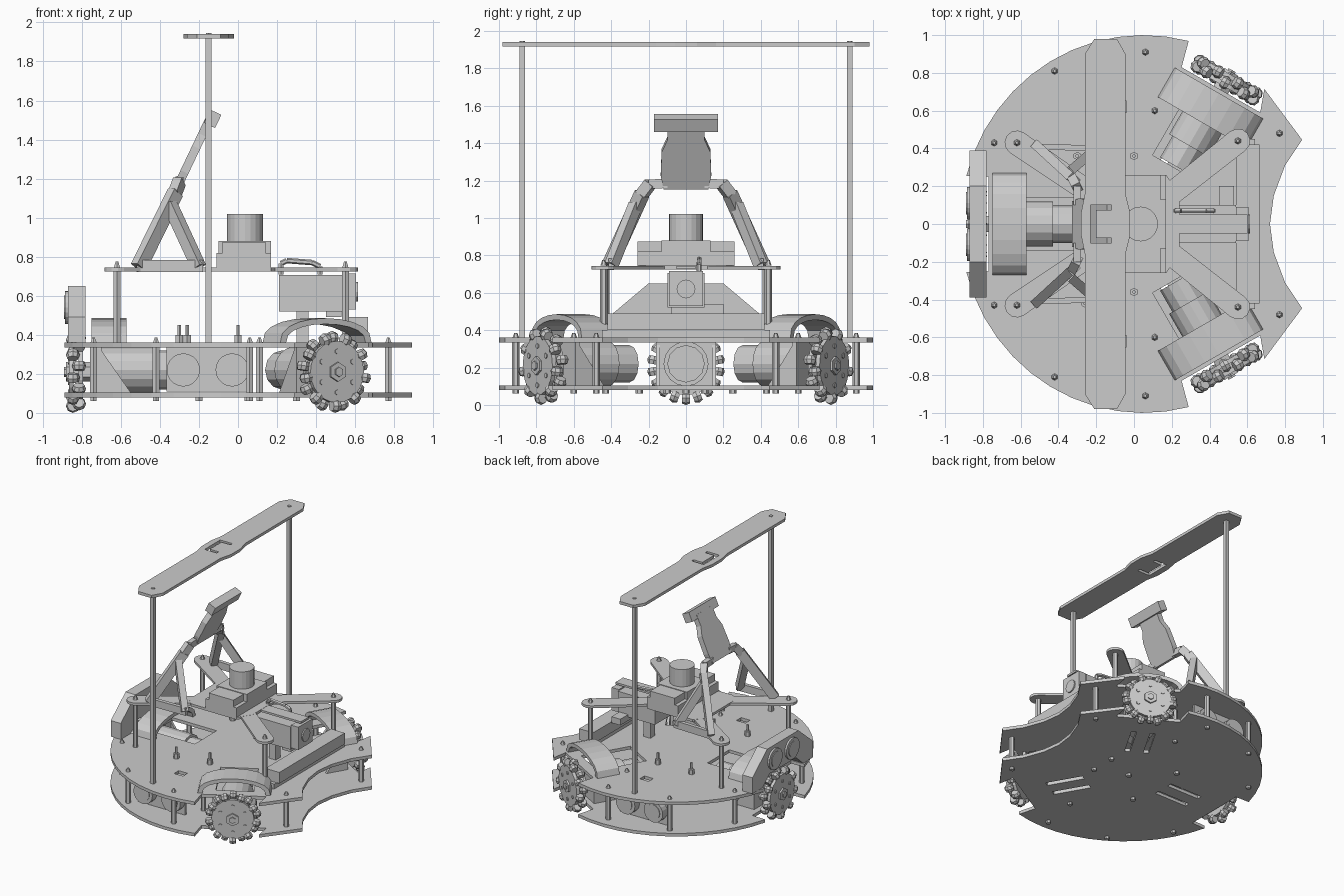
import bpy, bmesh
from math import sin, cos, pi, radians
from mathutils import Matrix, Vector

if "Cube" in bpy.data.objects:
    bpy.data.objects.remove(bpy.data.objects["Cube"])

I = Matrix.Identity(4)
SIDE = Matrix(((0, 0, 1, 0), (1, 0, 0, 0), (0, 1, 0, 0), (0, 0, 0, 1)))  # profile in y,z pushed along x


class Part:
    """Collects solids into one named mesh."""
    def __init__(self, name):
        self.name, self.bm = name, bmesh.new()

    def prism(self, pts, a, b, M=I):
        lo = [self.bm.verts.new(M @ Vector((x, y, a))) for x, y in pts]
        hi = [self.bm.verts.new(M @ Vector((x, y, b))) for x, y in pts]
        n = len(pts)
        self.bm.faces.new(lo[::-1])
        self.bm.faces.new(hi)
        for i in range(n):
            j = (i + 1) % n
            self.bm.faces.new((lo[i], lo[j], hi[j], hi[i]))

    def box(self, x0, x1, y0, y1, z0, z1, M=I):
        self.prism([(x0, y0), (x1, y0), (x1, y1), (x0, y1)], z0, z1, M)

    def cyl(self, p, q, r, n=12, r2=None, M=I):
        p, q = Vector(p), Vector(q)
        T = Matrix.Translation((p + q) / 2) @ (q - p).to_track_quat('Z', 'Y').to_matrix().to_4x4()
        bmesh.ops.create_cone(self.bm, cap_ends=True, segments=n, radius1=r,
                              radius2=r if r2 is None else r2, depth=(q - p).length, matrix=M @ T)

    def bar(self, p, q, w, h):
        p, q = Vector(p), Vector(q)
        T = Matrix.Translation(p) @ (q - p).to_track_quat('Z', 'Y').to_matrix().to_4x4()
        self.box(-w / 2, w / 2, -h / 2, h / 2, 0, (q - p).length, T)

    def done(self):
        bmesh.ops.recalc_face_normals(self.bm, faces=self.bm.faces)
        me = bpy.data.meshes.new(self.name)
        self.bm.to_mesh(me)
        ob = bpy.data.objects.new(self.name, me)
        bpy.context.collection.objects.link(ob)
        return ob


def cut(ob, cutter):
    m = ob.modifiers.new("slots", 'BOOLEAN')
    m.operation, m.object, m.solver = 'DIFFERENCE', cutter, 'EXACT'
    cutter.hide_render = True
    cutter.hide_set(True)


# three drive directions: local x is radial, local y tangential
ARMS = [Matrix.Translation((0.05, 0, 0)) @ Matrix.Rotation(radians(a), 4, 'Z') for a in (60, 180, 300)]

# base plates with wheel notches and concave nose
half = [(0.74, 0.15), (0.8, 0.31), (0.89, 0.446), (0.69, 0.715), (0.668, 0.59), (0.252, 0.83)]
for i in range(13):
    a = radians(75.7 + (165.3 - 75.7) * i / 12)
    half.append((0.05 + 0.97 * cos(a), sin(a)))
half.append((-0.77, 0.25))
outline = [(0.72, 0)] + half + [(x, -y) for x, y in half[::-1]]
slots_low, slots_top = Part("lower_slot_cutter"), Part("upper_slot_cutter")
for M in ARMS:
    slots_top.box(0.34, 0.74, -0.14, 0.14, 0.3, 0.4, M)
    for y in (-0.09, 0.05):
        slots_low.box(0.33, 0.62, y, y + 0.04, 0.0, 0.2, M)
for y in (-0.62, 0.62):
    slots_top.box(-0.12, -0.04, y - 0.03, y + 0.03, 0.3, 0.4)
for name, z, cutter in (("lower_plate", 0.08, slots_low), ("upper_plate", 0.335, slots_top)):
    p = Part(name)
    p.prism(outline, z, z + 0.025)
    cut(p.done(), cutter.done())

# spacers and bolts between the plates
p = Part("plate_spacers")
for x, y in ((0.77, 0.48), (-0.74, 0.43), (-0.42, 0.81), (0.06, 0.91), (0.11, 0.6)):
    for s in (1, -1):
        p.cyl((x, s * y, 0.1), (x, s * y, 0.34), 0.02, 6)
        p.cyl((x, s * y, 0.36), (x, s * y, 0.385), 0.018, 6, 0.008)
        p.cyl((x, s * y, 0.06), (x, s * y, 0.08), 0.018, 6)
for x, y in ((-0.3, 0.36), (-0.26, -0.42), (0, 0.36), (0, -0.36)):
    p.cyl((x, y, 0.36), (x, y, 0.4), 0.022, 6)
    p.cyl((x, y, 0.4), (x, y, 0.45), 0.01, 6)
for x, y in ((-0.2, 0.25), (-0.2, -0.25), (0.3, 0.1), (0.3, -0.1), (0.05, 0.0)):
    p.cyl((x, y, 0.06), (x, y, 0.08), 0.02, 6)
p.done()

# drive units: wheel, motor, mount and arched cover
for k, M in enumerate(ARMS):
    w = Part(f"roller_wheel_{k + 1}")
    C = M @ Matrix.Translation((0.88, 0, 0.21))
    for x in (-0.024, 0.024):
        w.cyl((x - 0.012, 0, 0), (x + 0.012, 0, 0), 0.158, 24, M=C)
    w.cyl((-0.1, 0, 0), (0.05, 0, 0), 0.05, 6, M=C)
    w.cyl((0.05, 0, 0), (0.06, 0, 0), 0.025, 6, M=C)
    for i in range(18):
        R = C @ Matrix.Rotation(2 * pi * i / 18, 4, 'X')
        x = 0.016 if i % 2 else -0.016
        w.cyl((x, -0.022, 0.174), (x, 0, 0.174), 0.028, 8, 0.036, R)
        w.cyl((x, 0, 0.174), (x, 0.022, 0.174), 0.036, 8, 0.028, R)
        if i % 3 == 0:
            w.cyl((0.036, 0, 0.105), (0.042, 0, 0.105), 0.014, 6, M=R)
    w.done()

    m = Part(f"drive_motor_{k + 1}")
    m.cyl((0.48, 0, 0.22), (0.75, 0, 0.22), 0.12, 16, M=M)
    m.cyl((0.35, 0, 0.22), (0.48, 0, 0.22), 0.1, 12, M=M)
    m.box(0.75, 0.775, -0.16, 0.16, 0.105, 0.335, M)
    for y in (-0.16, 0.14):
        m.prism([(0.75, 0.105), (0.75, 0.32), (0.6, 0.105)], y, y + 0.02,
                M @ Matrix(((1, 0, 0, 0), (0, 0, 1, 0), (0, 1, 0, 0), (0, 0, 0, 1))))
    m.done()

    c = Part(f"motor_cover_{k + 1}")
    outer = [(0.27 * cos(pi * i / 10), 0.36 + 0.125 * sin(pi * i / 10) ** 0.8) for i in range(11)]
    inner = [(0.235 * cos(pi * i / 10), 0.36 + 0.095 * sin(pi * i / 10) ** 0.8) for i in range(11)]
    c.prism(outer + inner[::-1], 0.62, 0.8, M @ SIDE)
    c.done()


def sensor_pair(name, M, gap):
    """Two round distance sensors facing local +x."""
    s = Part(name)
    for y in (-gap, gap):
        s.cyl((-0.03, y, 0), (0.03, y, 0), 0.085, 20, M=M)
        s.cyl((0.03, y, 0), (0.035, y, 0), 0.06, 16, M=M)
    return s


# side sensors between the plates
for s, name in ((1, "left_sensors"), (-1, "right_sensors")):
    M = Matrix.Translation((-0.155, s * 0.79, 0.22)) @ Matrix.Rotation(s * pi / 2, 4, 'Z')
    q = sensor_pair(name, M, 0.125)
    q.box(-0.05, -0.03, -0.21, 0.21, -0.11, 0.115, M)
    q.done()

# rear sensor housing over the rear wheel
t = Part("rear_sensor_housing")
prof = [(0.26, 0.36), (0.39, 0.36), (0.39, 0.49), (0.2, 0.65)]
top = prof + [(-y, z) for y, z in prof[::-1]] + [(-0.17, 0.44), (0.17, 0.44)]
t.prism(top, -0.87, -0.78, SIDE)
t.done()
sensor_pair("rear_sensors", Matrix.Translation((-0.855, 0, 0.54)) @ Matrix.Rotation(pi, 4, 'Z'), 0.11).done()

# raised deck with four rounded arms on posts
d = Part("raised_deck")
d.prism([(-0.3, -0.2), (-0.24, -0.26), (0.17, -0.26), (0.24, -0.16),
         (0.24, 0.16), (0.17, 0.26), (-0.24, 0.26), (-0.3, 0.2)], 0.725, 0.745)
d.box(0.2, 0.6, -0.05, 0.05, 0.727, 0.743)
posts = Part("deck_posts")
for s in (1, -1):
    for x, y, ix, iy in ((-0.62, 0.43, -0.24, 0.17), (0.55, 0.44, 0.16, 0.13)):
        v = Vector((x - ix, y - iy)).normalized() * 0.06
        a = v.angle_signed(Vector((1, 0)))
        arm = [(x + 0.065 * cos(a + pi * (i / 6 - 0.5)), s * (y + 0.065 * sin(a + pi * (i / 6 - 0.5))))
               for i in range(7)]
        arm += [(ix - v.y, s * (iy + v.x)), (ix + v.y, s * (iy - v.x))]
        d.prism(arm, 0.724, 0.744)
        posts.cyl((x, s * y, 0.36), (x, s * y, 0.725), 0.02, 6)
        posts.cyl((x, s * y, 0.745), (x, s * y, 0.775), 0.018, 6, 0.008)
d.done()
posts.done()

# round scanner on a stepped base
p = Part("scanner")
p.box(-0.11, 0.17, -0.26, 0.26, 0.745, 0.82)
p.box(-0.1, 0.17, -0.13, 0.13, 0.82, 0.88)
p.box(-0.08, 0.14, -0.26, 0.26, 0.82, 0.875)
p.cyl((0.035, 0, 0.88), (0.035, 0, 1.02), 0.092, 20)
p.done()

# tilted display bracket
b = Part("tilted_bracket")
T = Matrix(((0, 0.43, 0.903, -0.3), (1, 0, 0, 0), (0, 0.903, -0.43, 1.18), (0, 0, 0, 1)))
plate = [(0.12, -0.02), (0.135, 0.06), (0.13, 0.2), (0.1, 0.27), (0.1, 0.36)]
b.prism(plate + [(-x, y) for x, y in plate[::-1]], -0.022, 0.022, T)
b.box(-0.17, 0.17, 0.33, 0.405, -0.02, 0.045, T)
for s in (1, -1):
    b.bar((-0.51, s * 0.41, 0.745), (-0.32, s * 0.235, 1.13), 0.05, 0.07)
    b.bar((-0.325, s * 0.24, 1.12), (-0.3, s * 0.19, 1.185), 0.05, 0.06)
    b.bar((-0.3, s * 0.2, 1.18), (-0.3, s * 0.1, 1.185), 0.04, 0.05)
    b.bar((-0.2, s * 0.4, 0.745), (-0.35, s * 0.27, 1.07), 0.05, 0.06)
    b.bar((-0.52, s * 0.41, 0.752), (-0.18, s * 0.4, 0.752), 0.03, 0.06)
b.done()

# tall posts and top beam
p = Part("mast_posts")
for y in (0.875, -0.875):
    p.box(-0.166, -0.136, y - 0.015, y + 0.015, 0.36, 1.925)
    p.cyl((-0.15, y, 1.94), (-0.15, y, 1.945), 0.015, 6)
p.done()
p = Part("top_beam")
q = [(-0.02, 0.06), (-0.045, 0.16), (-0.045, 0.9), (-0.09, 0.98), (-0.21, 0.98), (-0.26, 0.9), (-0.26, 0.16), (-0.28, 0.06)]
p.prism(q + [(x, -y) for x, y in q[::-1]], 1.917, 1.94)
k = Part("beam_slot_cutter")
k.prism([(-0.23, -0.1), (-0.12, -0.1), (-0.12, -0.075), (-0.2, -0.075), (-0.2, 0.075),
         (-0.12, 0.075), (-0.12, 0.1), (-0.23, 0.1)], 1.88, 1.98)
cut(p.done(), k.done())

# front battery, camera box and cable
p = Part("front_battery")
p.box(0.54, 0.665, -0.42, 0.42, 0.4, 0.49)
p.box(0.56, 0.64, -0.45, 0.45, 0.36, 0.4)
p.done()
p = Part("camera_box")
p.box(0.21, 0.54, -0.1, 0.1, 0.52, 0.705)
p.box(0.54, 0.605, -0.09, 0.09, 0.53, 0.715)
p.cyl((0.605, 0, 0.62), (0.615, 0, 0.62), 0.05, 12)
p.box(0.45, 0.53, -0.08, 0.2, 0.49, 0.54)
p.box(0.3, 0.36, -0.03, 0.03, 0.36, 0.52)
path = [(0.22, 0.71), (0.22, 0.765), (0.25, 0.78), (0.38, 0.77), (0.42, 0.75), (0.42, 0.71)]
for (x0, z0), (x1, z1) in zip(path, path[1:]):
    p.cyl((x0, 0.07, z0), (x1, 0.07, z1), 0.014, 6)
p.done()
